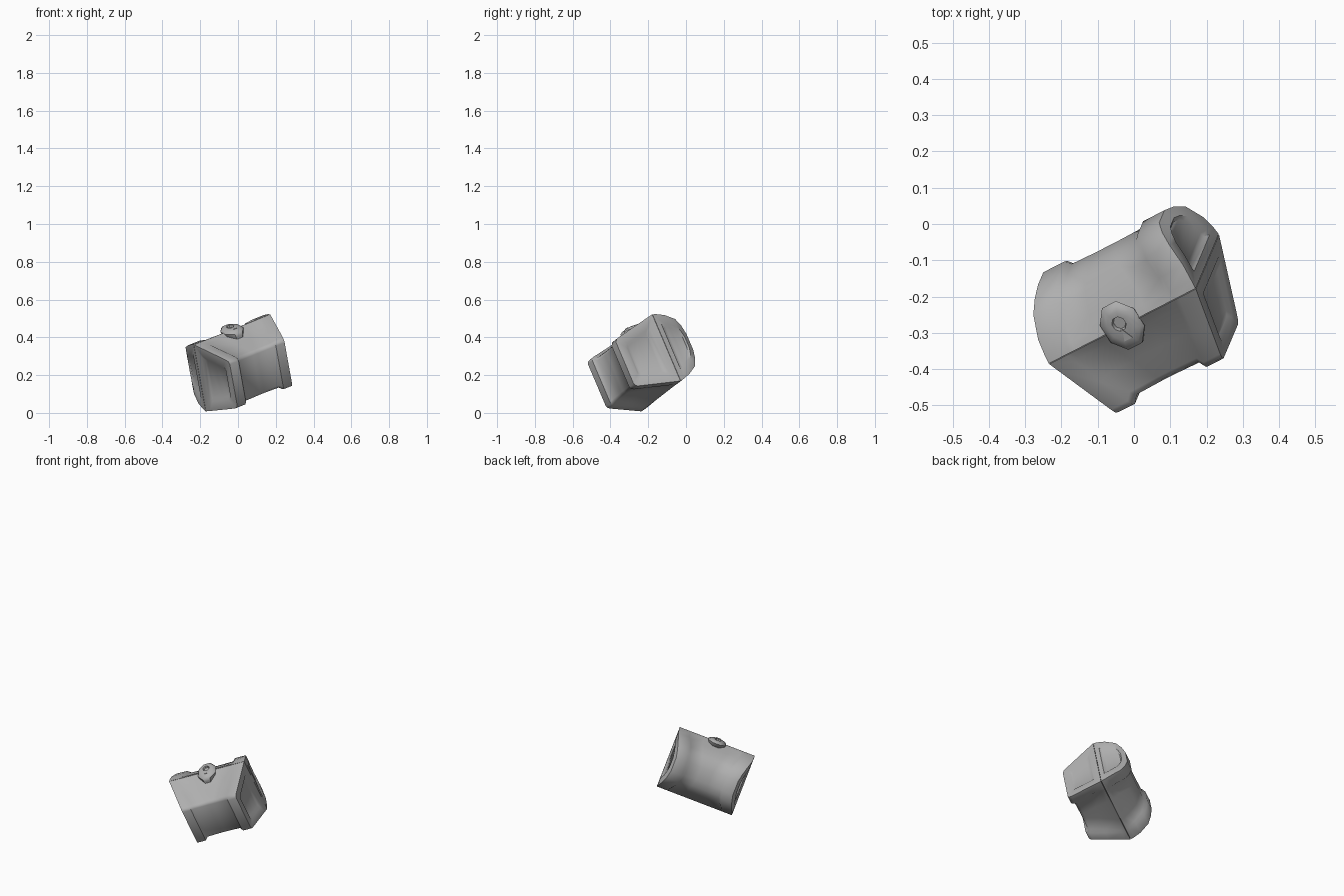
import bpy, bmesh, math
from mathutils import Matrix, Vector

if "Cube" in bpy.data.objects:
    bpy.data.objects.remove(bpy.data.objects["Cube"])

grey = bpy.data.materials.new("plain grey")
grey.diffuse_color = (0.43, 0.43, 0.43, 1)
grey.use_nodes = True
grey.node_tree.nodes["Principled BSDF"].inputs["Base Color"].default_value = grey.diffuse_color

# Chest frame: local x = long axis, y = towards the hinge, z = towards the lid top
x_axis = Vector((0.84, 0.43, 0.335)).normalized()
y_axis = Vector((0.185, 0.397, -0.9))
y_axis = (y_axis - x_axis * y_axis.dot(x_axis)).normalized()
pose = Matrix((x_axis, y_axis, x_axis.cross(y_axis))).transposed().to_4x4()
pose.translation = (0, -0.207, 0.265)


def finish(bm, name, angle=50):
    bmesh.ops.recalc_face_normals(bm, faces=bm.faces[:])
    mesh = bpy.data.meshes.new(name)
    bm.to_mesh(mesh)
    bm.free()
    mesh.materials.append(grey)
    ob = bpy.data.objects.new(name, mesh)
    bpy.context.collection.objects.link(ob)
    ob.matrix_world = pose
    bpy.ops.object.select_all(action='DESELECT')
    ob.select_set(True)
    bpy.context.view_layer.objects.active = ob
    bpy.ops.object.shade_smooth_by_angle(angle=math.radians(angle))
    return ob


def shell(name, half, height, taper, power, band, depth):
    """Loft a mirrored profile along x, with raised end bands and sunken end panels."""
    profile = half + [(-y, z) for y, z in reversed(half)]
    # distance in from the end, sinking amount
    steps = [(0, 0), (band, 0), (band + 0.015, depth * 0.9), (0.16, depth)]
    stations = [(-1, *s) for s in steps] + [(1, *s) for s in reversed(steps)]
    bm = bmesh.new()
    rings = []
    for side, inset, sink in stations:
        ring = []
        for y, z in profile:
            end = 0.241 - taper * (abs(z) / height) ** power
            rim = min(1, max(0, (abs(z) - 0.015) / 0.035))   # the rim stays proud
            k = 1 - sink * rim / 0.17
            ring.append(bm.verts.new((side * (end - inset), y * k, z * k)))
        rings.append(ring)
    n = len(profile)
    for r0, r1 in zip(rings, rings[1:]):
        for i in range(n):
            j = (i + 1) % n
            bm.faces.new((r0[i], r0[j], r1[j], r1[i]))
    # End frames and sunken panels, each ring shrunk towards the panel middle
    for ring, side in ((rings[0], -1), (rings[-1], 1)):
        mid = sum((v.co for v in ring), Vector()) / n
        mid.z = (min(v.co.z for v in ring) + max(v.co.z for v in ring)) / 2
        prev = ring
        for scale, sunk in ((0.68, 0), (0.58, 0.011)):
            inner = []
            for v in ring:
                y, z = v.co.y * scale, mid.z + (v.co.z - mid.z) * scale
                end = 0.241 - taper * (abs(z) / height) ** power
                inner.append(bm.verts.new((side * (end - sunk), y, z)))
            for i in range(n):
                j = (i + 1) % n
                bm.faces.new((prev[i], prev[j], inner[j], inner[i]))
            prev = inner
        # Panel built as strips joining the front half to the back half
        for i in range(n // 2 - 1):
            bm.faces.new((prev[i], prev[i + 1], prev[n - 2 - i], prev[n - 1 - i]))
    return finish(bm, name)


# Rounded lid
shell("lid", [(-0.194, 0.001), (-0.188, 0.025), (-0.171, 0.07), (-0.137, 0.13),
              (-0.094, 0.158), (-0.045, 0.174)], 0.174, 0.042, 3, 0.07, 0.016)

# Tapered base
shell("base", [(-0.194, -0.001), (-0.187, -0.03), (-0.163, -0.125), (-0.141, -0.212),
               (-0.135, -0.226), (-0.12, -0.234)], 0.234, 0.068, 1, 0.055, 0.015)

# Lock: octagonal boss narrowing down into the chest, with a recessed round hole
bm = bmesh.new()
rings = []
for out, rx, rz, drop in [(-0.085, 0.02, 0.025, -0.05), (-0.045, 0.033, 0.045, -0.032),
                          (-0.015, 0.055, 0.072, -0.004), (0.0, 0.06, 0.076, 0.002),
                          (0.01, 0.052, 0.064, 0.004), (0.016, 0.036, 0.046, 0.006),
                          (0.016, 0.02, 0.022, 0.014), (0.004, 0.017, 0.019, 0.014)]:
    rings.append([bm.verts.new((rx * math.cos(t), -0.192 - out, drop + rz * math.sin(t)))
                  for t in [math.pi * (i + 0.5) / 4 for i in range(8)]])
for r0, r1 in zip(rings, rings[1:]):
    for i in range(8):
        j = (i + 1) % 8
        bm.faces.new((r0[i], r0[j], r1[j], r1[i]))
bm.faces.new(rings[0])
bm.faces.new(rings[-1])
finish(bm, "lock", 45)

# Keyhole slot: thin wedge plate below the hole
bm = bmesh.new()
front = [bm.verts.new((x, -0.210, z)) for x, z in [(0, -0.004), (0.013, -0.037), (-0.013, -0.037)]]
back = [bm.verts.new((v.co.x, -0.204, v.co.z)) for v in front]
bm.faces.new(front)
bm.faces.new(back)
for i in range(3):
    j = (i + 1) % 3
    bm.faces.new((front[i], front[j], back[j], back[i]))
finish(bm, "keyhole_slot")
